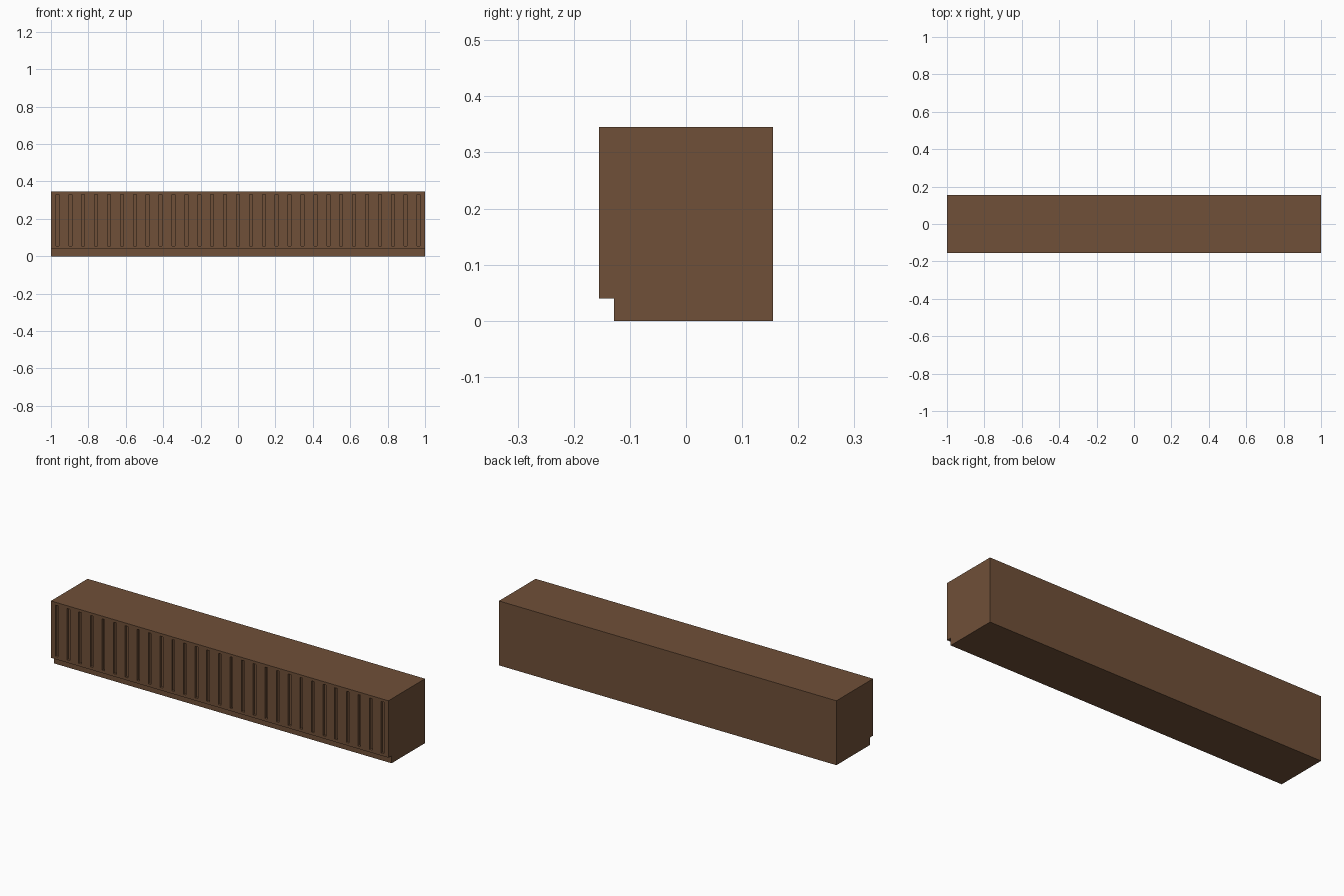
import bpy

if "Cube" in bpy.data.objects:
    bpy.data.objects.remove(bpy.data.objects["Cube"])

wood = bpy.data.materials.new("brown_wood")
wood.diffuse_color = (0.16, 0.08, 0.04, 1)
wood.use_nodes = True
wood.node_tree.nodes["Principled BSDF"].inputs["Base Color"].default_value = wood.diffuse_color

X = 1.0
BACK, FRONT, KICK = 0.155, -0.155, -0.128
Z_KICK, TOP = 0.04, 0.345
GROOVES, GROOVE_W, GROOVE_D = 29, 0.016, 0.012
PITCH = 2 * X / GROOVES


def make_mesh(name, verts, faces):
    mesh = bpy.data.meshes.new(name)
    mesh.from_pydata(verts, [], faces)
    obj = bpy.data.objects.new(name, mesh)
    bpy.context.collection.objects.link(obj)
    mesh.materials.append(wood)
    return obj


def box(name, x0, x1, y0, y1, z0, z1):
    verts = [(x, y, z) for z in (z0, z1)
             for x, y in ((x0, y0), (x1, y0), (x1, y1), (x0, y1))]
    faces = [(3, 2, 1, 0), (4, 5, 6, 7)]
    faces += [(i, (i + 1) % 4, (i + 1) % 4 + 4, i + 4) for i in range(4)]
    return make_mesh(name, verts, faces)


# Counter body: side profile with a toe recess, extruded along x
profile = [(KICK, 0), (BACK, 0), (BACK, TOP), (FRONT, TOP),
           (FRONT, Z_KICK), (KICK, Z_KICK)]
n = len(profile)
verts = [(x, y, z) for x in (-X, X) for y, z in profile]
faces = [tuple(reversed(range(n))), tuple(range(n, 2 * n))]
faces += [(i, (i + 1) % n, (i + 1) % n + n, i + n) for i in range(n)]
counter = make_mesh("counter_body", verts, faces)

# Row of vertical grooves cut into the front panel
x0 = -X + PITCH / 2
cutter = box("groove_cutter", x0 - GROOVE_W / 2, x0 + GROOVE_W / 2,
             FRONT - 0.02, FRONT + GROOVE_D, Z_KICK + 0.015, TOP - 0.015)
cutter.hide_render = True
cutter.hide_viewport = False
cutter.display_type = 'WIRE'
array = cutter.modifiers.new("row", 'ARRAY')
array.count = GROOVES
array.use_relative_offset = False
array.use_constant_offset = True
array.constant_offset_displace = (PITCH, 0, 0)

cut = counter.modifiers.new("grooves", 'BOOLEAN')
cut.operation = 'DIFFERENCE'
cut.solver = 'EXACT'
cut.object = cutter
